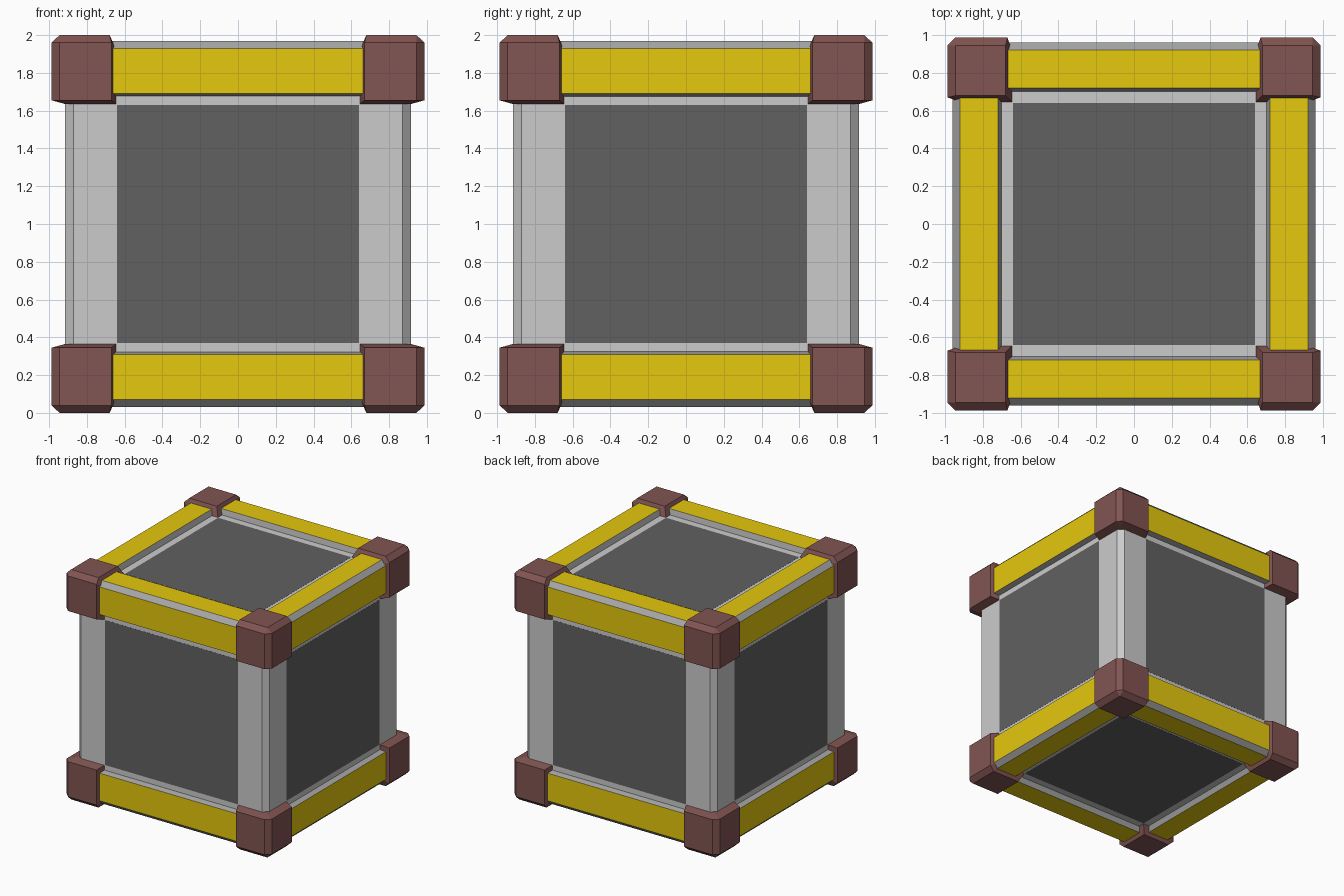
import bpy, bmesh, math
from math import pi
from mathutils import Matrix, Vector

if "Cube" in bpy.data.objects:
    bpy.data.objects.remove(bpy.data.objects["Cube"])

MID = Vector((0, 0, 1))  # centre of the crate


def material(name, rgb):
    m = bpy.data.materials.new(name)
    m.diffuse_color = (*rgb, 1)
    m.use_nodes = True
    m.node_tree.nodes["Principled BSDF"].inputs["Base Color"].default_value = m.diffuse_color
    return m


YELLOW = material("yellow_paint", (0.79, 0.578, 0.004))
BROWN = material("brown_metal", (0.219, 0.089, 0.084))
DARK = material("dark_panel", (0.119, 0.119, 0.119))
GREY = material("grey_metal", (0.38, 0.38, 0.38))


def finish(name, bm, mats=()):
    bmesh.ops.recalc_face_normals(bm, faces=bm.faces)
    me = bpy.data.meshes.new(name)
    bm.to_mesh(me)
    bm.free()
    for m in mats:
        me.materials.append(m)
    ob = bpy.data.objects.new(name, me)
    ob.location = MID
    bpy.context.collection.objects.link(ob)
    return ob


def box(name, size, centre=(0, 0, 0), mats=()):
    bm = bmesh.new()
    bmesh.ops.create_cube(bm, size=1)
    bmesh.ops.scale(bm, vec=size, verts=bm.verts)
    bmesh.ops.translate(bm, vec=centre, verts=bm.verts)
    return finish(name, bm, mats)


# Grey body with chamfered upright corners
bm = bmesh.new()
bmesh.ops.create_cube(bm, size=2)
bmesh.ops.scale(bm, vec=(0.915, 0.915, 0.925), verts=bm.verts)
uprights = [e for e in bm.edges if abs(e.verts[0].co.z - e.verts[1].co.z) > 1]
bmesh.ops.bevel(bm, geom=uprights, offset=0.043, segments=1, affect='EDGES')
finish("body", bm)

# Dark panels lying flush in all six sides
for s, side in ((-1, "a"), (1, "b")):
    box("panel_x_" + side, (0.01, 1.28, 1.26), (s * 0.911, 0, 0), [DARK])
    box("panel_y_" + side, (1.28, 0.01, 1.26), (0, s * 0.911, 0), [DARK])
    box("panel_z_" + side, (1.28, 1.28, 0.01), (0, 0, s * 0.921), [DARK])

# Chamfered edge beams, yellow on the two outward faces
PROFILE = [(0.96, 0.69), (0.96, 0.93), (0.92, 0.97), (0.72, 0.97),
           (0.70, 0.92), (0.70, 0.675), (0.91, 0.675)]


def beam(name, turn, sz):
    bm = bmesh.new()
    ends = [[bm.verts.new((x, -h, z * sz)) for h, z in PROFILE] for x in (-0.7, 0.7)]
    n = len(PROFILE)
    for i in range(n):
        j = (i + 1) % n
        f = bm.faces.new((ends[0][i], ends[0][j], ends[1][j], ends[1][i]))
        f.material_index = 1 if i in (0, 2) else 0
    for e in ends:
        bm.faces.new(e)
    bmesh.ops.rotate(bm, matrix=Matrix.Rotation(turn, 3, 'Z'), verts=bm.verts)
    finish(name, bm, [GREY, YELLOW])


for k, side in enumerate(("front", "right", "back", "left")):
    beam("top_beam_" + side, k * pi / 2, 1)
    beam("bottom_beam_" + side, k * pi / 2, -1)

# Brown corner caps: three outer faces hulled onto the body corner
CAP = [(x, y, z) for x in (0.645, 0.915) for y in (0.645, 0.915) for z in (0.635, 0.925)]
CAP += [(a, b, 1.0) for a in (0.68, 0.945) for b in (0.68, 0.945)]
for a in (0.67, 0.945):
    for z in (0.655, 0.96):
        CAP += [(a, 0.987, z), (0.987, a, z)]


def cap(name, sx, sy, sz):
    bm = bmesh.new()
    for x, y, z in CAP:
        bm.verts.new((x * sx, y * sy, z * sz))
    bmesh.ops.convex_hull(bm, input=bm.verts)
    loose = [v for v in bm.verts if not v.link_faces]
    bmesh.ops.delete(bm, geom=loose, context='VERTS')
    bmesh.ops.dissolve_limit(bm, angle_limit=math.radians(1),
                             verts=bm.verts, edges=bm.edges)
    finish(name, bm, [BROWN])


for sz, level in ((-1, "bottom"), (1, "top")):
    for sy, depth in ((-1, "front"), (1, "back")):
        for sx, side in ((-1, "left"), (1, "right")):
            cap(f"corner_cap_{level}_{depth}_{side}", sx, sy, sz)
